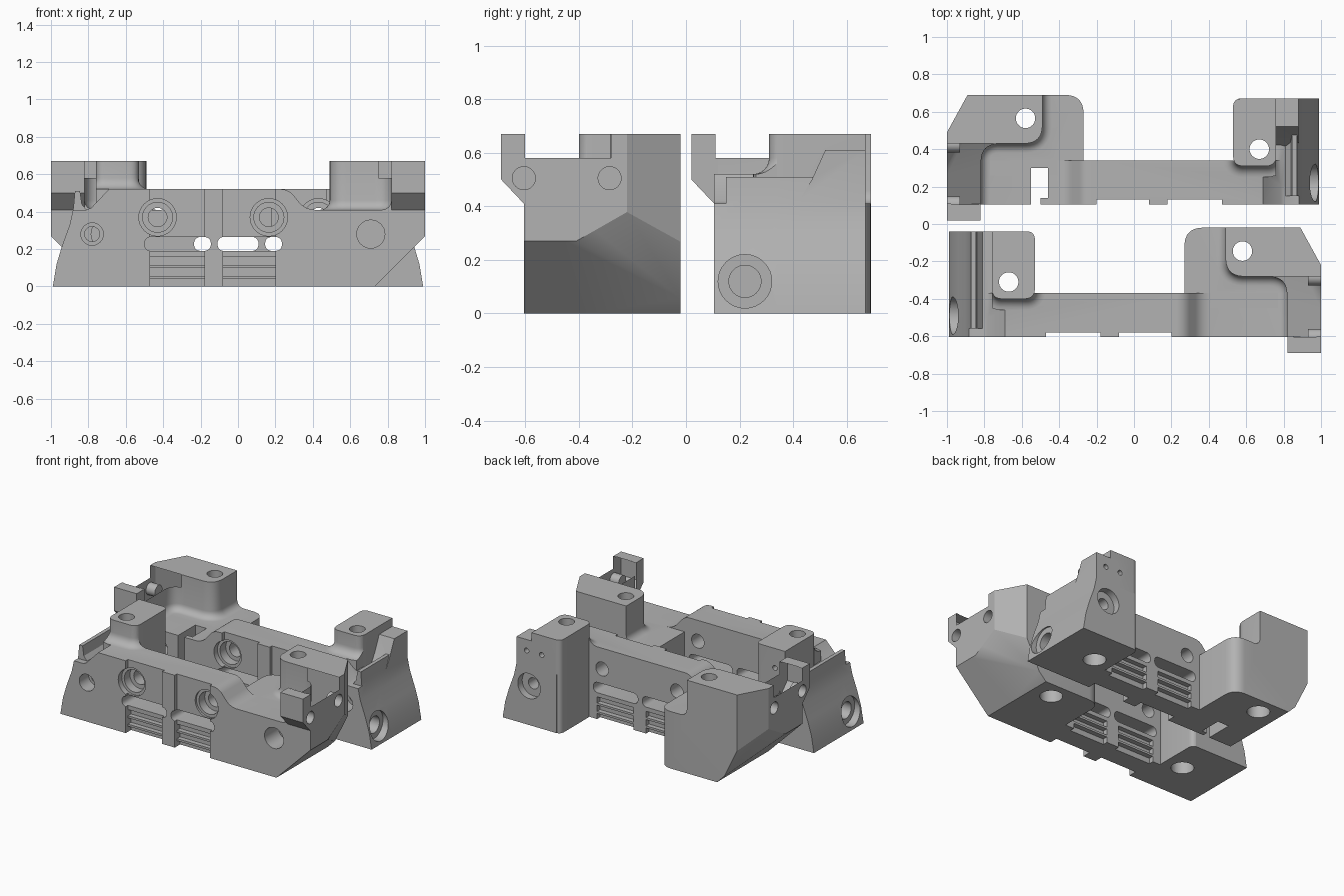
import bpy, bmesh, math
from mathutils import Vector, Matrix

cube = bpy.data.objects.get("Cube")
if cube:
    bpy.data.objects.remove(cube)

grey = bpy.data.materials.new("machined grey")
grey.use_nodes = True
colour = (0.45, 0.45, 0.45, 1)
grey.diffuse_color = colour
grey.node_tree.nodes["Principled BSDF"].inputs["Base Color"].default_value = colour

AXES = {"x": lambda a, b, h: (h, a, b),
        "y": lambda a, b, h: (a, h, b),
        "z": lambda a, b, h: (a, b, h)}


def rounded(points):
    """Outline whose corners (a, b, radius) become smooth arcs."""
    out = []
    for i, p in enumerate(points):
        v = Vector(p[:2])
        if len(p) < 3:
            out.append(v)
            continue
        before = v + (Vector(points[i - 1][:2]) - v).normalized() * p[2]
        after = v + (Vector(points[(i + 1) % len(points)][:2]) - v).normalized() * p[2]
        for k in range(9):
            t = k / 8
            out.append(before * (1 - t) ** 2 + v * 2 * t * (1 - t) * 0.9
                       + after * t * t + (before + after) * 0.1 * t * (1 - t))
    return out


def grow(ring, d):
    """Offset an anticlockwise outline outward."""
    out = []
    for i, v in enumerate(ring):
        e1 = (v - ring[i - 1]).normalized()
        e2 = (ring[(i + 1) % len(ring)] - v).normalized()
        n1, n2 = Vector((e1.y, -e1.x)), Vector((e2.y, -e2.x))
        out.append(v + (n1 + n2) * d / (1 + n1.dot(n2)))
    return out


def loft(axis, sections, clips=()):
    """Solid through (height, outline) sections, trimmed by (point, normal) planes."""
    bm = bmesh.new()
    rings = [[bm.verts.new(AXES[axis](p[0], p[1], h)) for p in ring] for h, ring in sections]
    for low, high in zip(rings, rings[1:]):
        for i in range(len(low)):
            bm.faces.new((low[i - 1], low[i], high[i], high[i - 1]))
    bm.faces.new(rings[0])
    bm.faces.new(rings[-1])
    for point, normal in clips:
        bmesh.ops.bisect_plane(bm, geom=bm.verts[:] + bm.edges[:] + bm.faces[:],
                               plane_co=point, plane_no=normal, clear_outer=True)
        bmesh.ops.holes_fill(bm, edges=bm.edges[:], sides=0)
    bmesh.ops.recalc_face_normals(bm, faces=bm.faces[:])
    return finish(bm)


def finish(bm):
    mesh = bpy.data.meshes.new("helper")
    bm.to_mesh(mesh)
    bm.free()
    ob = bpy.data.objects.new("helper", mesh)
    bpy.context.scene.collection.objects.link(ob)
    ob.hide_render = True
    return ob


def prism(axis, points, h0, h1):
    ring = rounded(points)
    return loft(axis, [(h0, ring), (h1, ring)])


def box(x0, x1, y0, y1, z0, z1):
    return prism("z", [(x0, y0), (x1, y0), (x1, y1), (x0, y1)], z0, z1)


def bore(axis, a, b, r, h0, h1):
    ring = [(a + r * math.cos(math.tau * k / 32), b + r * math.sin(math.tau * k / 32))
            for k in range(32)]
    return loft(axis, [(h0, ring), (h1, ring)])


def half_space(point, normal):
    """Large block lying on the outer side of a plane."""
    bm = bmesh.new()
    bmesh.ops.create_cube(bm, size=1.4)
    n = Vector(normal).normalized()
    turn = n.to_track_quat("Z", "Y").to_matrix().to_4x4()
    bm.transform(Matrix.Translation(Vector(point) + n * 0.7) @ turn)
    return finish(bm)


def flared(ring, base, r, top, clips):
    """Post with a fillet at its foot."""
    sections = [(base - 0.1, grow(ring, r))]
    for k in range(7):
        t = math.pi / 2 * k / 6
        sections.append((base + r * (1 - math.cos(t)), grow(ring, r * (1 - math.sin(t)))))
    return loft("z", sections + [(top, ring)], clips)


FRONT, REAR = -0.605, -0.37
END = [(-.99, 0), (-.985, .03), (-.97, .12), (-.94, .22), (-.90, .33), (-.88, .42),
       (-.872, .51), (-.845, .51), (-.835, .44), (-.81, .41), (-.785, .42)]


def solids(back):
    # front wall, including the sloped end and the ramp down to the low shelf
    yield prism("y", END + [(-.69, .52), (.27, .52, .04), (.36, .41, .05), (1, .41), (1, 0)],
                FRONT, REAR)
    # sloped end and its post
    yield prism("y", END + [(-.56, .42), (-.56, 0)], -.5, -.04)
    post = [(-.76, -.40, .05), (-.53, -.40, .05), (-.53, -.04, .04), (-.76, -.04)]
    yield prism("z", post, 0, .67)
    yield flared(rounded(post), .52, .06, .67,
                 [((0, REAR, 0), (0, 1, 0)), ((-.76, 0, 0), (-1, 0, 0))])
    # low shelf
    yield prism("z", [(.27, -.45), (1, -.45), (1, -.02), (.27, -.02, .09)], 0, .41)
    # tall block with the side arm
    tall = rounded([(.49, -.28, .09), (.82, -.28, .09), (.82, -.75), (1.1, -.75),
                    (1.1, .1), (.49, .1)])
    yield flared(tall, .41, .05, .67,
                 [((1, 0, 0), (1, 0, 0)), ((0, -.02, 0), (0, 1, 0)), ((0, FRONT, 0), (0, -1, 0))])
    # overhanging arm tip
    yield prism("x", [(FRONT, .41), (-.69, .50), (-.69, .67), (-.59, .67), (-.59, .41)], .82, 1)
    if back:
        # raised shoulder on the sloped end
        yield prism("x", [(-.3, .4), (-.24, .5), (-.19, .61), (-.04, .61), (-.04, .4)], -.88, -.7)


def cutters(back):
    # arm notch and shortened lip
    yield box(.75, 1.1, -.6, -.28, .58, .8)
    yield box(-1.1, -.81, -.7, -.56, .41, .6)
    # corner chamfers
    yield half_space((.73, -.3, 0), (1, 0, -1))
    yield half_space((1, -.22, .3), (.2, .11, 0))
    yield half_space((1, -.41, .27), (.043, .012, -.021))
    # recessed panels with slots, ribs and bolt holes
    for x0, x1, bolt in ((-.47, -.18, -.43), (-.08, .20, .165)):
        yield box(x0, x1, -.7, -.58, -.1, .7)
        s0, s1 = x0 - .03, x1 + .035
        yield prism("y", [(s0, .19, .036), (s1, .19, .036), (s1, .265, .036), (s0, .265, .036)],
                    -.7, -.3)
        for z in (.02, .08, .14):
            yield box(x0, x1, -.65, -.545, z - .025, z + .02)
            yield box(x0, x1, -.405, -.3, z - .025, z + .02)
        yield bore("y", bolt, .37, .10, -.7, -.565)
        yield bore("y", bolt, .37, .08, -.6, -.50)
        yield bore("y", bolt, .37, .05, -.7, -.3)
    # end block holes
    yield bore("y", -.78, .28, .06, -.7, -.5)
    yield bore("y", -.78, .28, .04, -.55, 0)
    yield bore("y", -.78, .28, .09, -.09, 0)
    for x, z in ((-.80, .53), (-.68, .53)):
        yield bore("y", x, z, .018, -.1, 0)
    yield bore("y", .71, .28, .075, -.7, -.45)
    # vertical holes
    for x, y in ((-.67, -.31), (.58, -.145)):
        yield bore("z", x, y, .052, -.1, .8)
        yield bore("z", x, y, .075, -.1, .1)
    # holes in the end faces
    yield bore("x", -.49, .12, .10, -1.1, -.93)
    yield bore("x", -.49, .12, .06, -1.1, -.80)
    for y in (-.605, -.285):
        yield bore("x", y, .505, .043, .93, 1.1)
    if back:
        # open slot through the shelf
        yield box(.46, .55, -.57, -.41, -.1, .5)
        yield box(.50, .55, -.7, -.50, -.1, .5)


def build_jaw(name, back):
    parts, cuts = list(solids(back)), list(cutters(back))
    body = parts[0]
    for operation, group in (("UNION", parts[1:]), ("DIFFERENCE", cuts)):
        for tool in group:
            mod = body.modifiers.new("shape", "BOOLEAN")
            mod.operation, mod.object, mod.solver = operation, tool, "EXACT"
    bpy.context.view_layer.update()
    mesh = bpy.data.meshes.new_from_object(body.evaluated_get(bpy.context.evaluated_depsgraph_get()))
    if back:
        mesh.transform(Matrix.Translation((0, .71, 0)) @ Matrix.Scale(-1, 4, (1, 0, 0)))
        mesh.flip_normals()
    for helper in parts + cuts:
        bpy.data.objects.remove(helper)
    mesh.materials.clear()
    mesh.materials.append(grey)
    jaw = bpy.data.objects.new(name, mesh)
    bpy.context.scene.collection.objects.link(jaw)
    bpy.ops.object.select_all(action="DESELECT")
    jaw.select_set(True)
    bpy.context.view_layer.objects.active = jaw
    bpy.ops.object.shade_smooth_by_angle(angle=math.radians(25))


build_jaw("front_jaw_block", False)
build_jaw("back_jaw_block", True)
